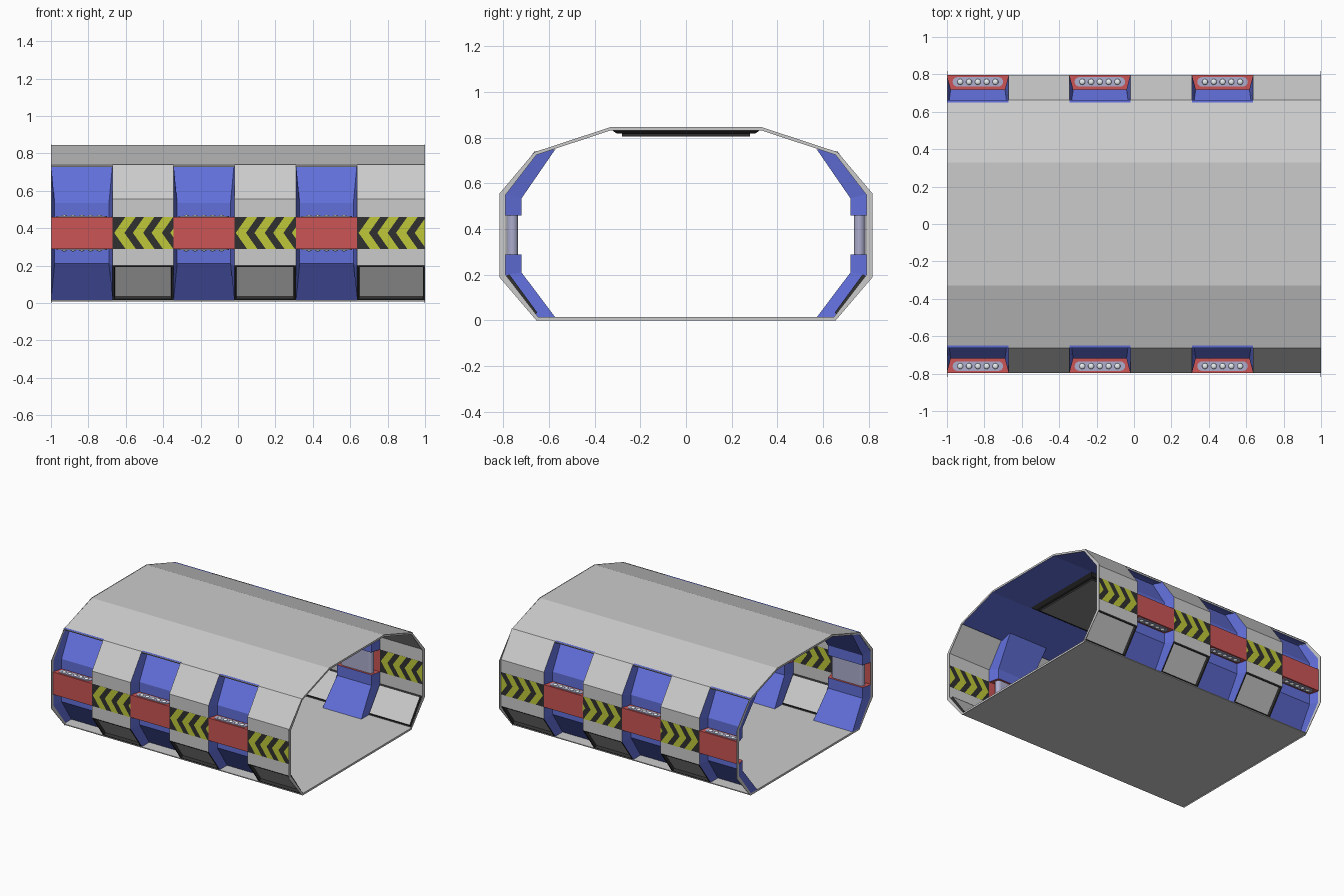
import bpy, bmesh, math

if "Cube" in bpy.data.objects:
    bpy.data.objects.remove(bpy.data.objects["Cube"])


def material(name, r, g, b):
    m = bpy.data.materials.new(name)
    m.diffuse_color = (r, g, b, 1)
    m.use_nodes = True
    m.node_tree.nodes["Principled BSDF"].inputs["Base Color"].default_value = m.diffuse_color
    return m


BLUE = material("blue", .12, .16, .70)
RED = material("red", .60, .09, .09)
YELLOW = material("yellow", .52, .58, .04)
DARK = material("dark", .03, .03, .03)
LAMP = material("lamp_lavender", .42, .42, .62)
WHITE = material("lamp_white", .8, .85, .88)
GREY = material("grey", .25, .25, .25)

WALL = .797                                   # wall plane distance from centre
RIBS = [(-1, -.67), (-.345, -.02), (.31, .637)]
PANELS = [(-.67, -.345), (-.02, .31), (.637, 1)]


def finish(bm, name, *mats):
    me = bpy.data.meshes.new(name)
    bm.to_mesh(me)
    bm.free()
    for m in mats:
        me.materials.append(m)
    ob = bpy.data.objects.new(name, me)
    bpy.context.collection.objects.link(ob)
    return ob


def face(bm, pts, s=1):
    """Face from points, mirrored to side s with the winding kept outward."""
    vs = [bm.verts.new((x, y * s, z)) for x, y, z in pts]
    return bm.faces.new(vs if s < 0 else vs[::-1])


def strip(bm, prof, x0, x1, s):
    """Sheet along x; profile points are (y, z, taper) from top to bottom."""
    for (ya, za, ta), (yb, zb, tb) in zip(prof, prof[1:]):
        face(bm, [(x0 + ta, ya, za), (x0 + tb, yb, zb),
                  (x1 - tb, yb, zb), (x1 - ta, ya, za)], s)


def prism(bm, outline, x0, x1):
    """Closed yz outline extruded along x."""
    f = bm.faces.new([bm.verts.new((x0, y, z)) for y, z in outline])
    g = bmesh.ops.extrude_face_region(bm, geom=[f])
    bmesh.ops.translate(bm, vec=(x1 - x0, 0, 0),
                        verts=[v for v in g["geom"] if isinstance(v, bmesh.types.BMVert)])
    bmesh.ops.recalc_face_normals(bm, faces=bm.faces[:])


# Roof: grey outside, blue lining inside
bm = bmesh.new()
prism(bm, [(-.664, .737), (-.33, .845), (.33, .845), (.664, .737),
           (.66, .727), (.328, .833), (-.328, .833), (-.66, .727)], -1, 1)
for f in bm.faces:
    if f.normal.z < -.5:
        f.material_index = 1
finish(bm, "roof", None, BLUE)

# Ceiling panel hanging under the roof
bm = bmesh.new()
top = [bm.verts.new(p) for p in ((-.66, -.325, .834), (-.66, .325, .834), (.66, .325, .834), (.66, -.325, .834))]
low = [bm.verts.new((v.co.x * .96, v.co.y * .93, .818)) for v in top]
f = bm.faces.new(low)
for i in range(4):
    bm.faces.new((top[i], top[(i + 1) % 4], low[(i + 1) % 4], low[i]))
bmesh.ops.recalc_face_normals(bm, faces=bm.faces[:])
bmesh.ops.inset_individual(bm, faces=[f], thickness=.03)
bmesh.ops.inset_individual(bm, faces=[f], thickness=.002, depth=-.012)
f.material_index = 1
finish(bm, "ceiling_panel", DARK, GREY)

# Floor plate
bm = bmesh.new()
prism(bm, [(-.664, .008), (.664, .008), (.664, .015), (-.664, .015)], -1, 1)
finish(bm, "floor")

# Thin end rims around both openings
outer = [(.655, 0), (.8175, .19), (.8175, .555), (.664, .737), (.33, .847)]
inner = [(.645, .012), (.79, .2), (.79, .55), (.655, .725), (.328, .833)]
ring_o = outer + [(-y, z) for y, z in outer[::-1]]
ring_i = inner + [(-y, z) for y, z in inner[::-1]]
for x, name in ((-1, "left_end_rim"), (.997, "right_end_rim")):
    bm = bmesh.new()
    a = [bm.verts.new((x, *p)) for p in ring_o]
    b = [bm.verts.new((x, *p)) for p in ring_i]
    n = len(a)
    for i in range(n):
        bm.faces.new((a[i], a[(i + 1) % n], b[(i + 1) % n], b[i]))
    g = bmesh.ops.extrude_face_region(bm, geom=bm.faces[:])
    bmesh.ops.translate(bm, vec=(.003, 0, 0),
                        verts=[v for v in g["geom"] if isinstance(v, bmesh.types.BMVert)])
    bmesh.ops.recalc_face_normals(bm, faces=bm.faces[:])
    finish(bm, name)

T = .02
UP_OUT = [(.664, .74, 0), (WALL, .555, 0), (WALL, .46, 0)]
UP_IN = [(.572, .75, 0), (.72, .535, T), (.72, .46, T)]
LOW_OUT = [(WALL, .29, 0), (WALL, .2, 0), (.66, .013, 0)]
LOW_IN = [(.72, .29, T), (.72, .21, T), (.572, .013, 0)]

# Plain wall sheets of the grey bays
bm = bmesh.new()
for s in (-1, 1):
    for x0, x1 in PANELS:
        strip(bm, UP_OUT, x0, x1, s)
        strip(bm, LOW_OUT[:2], x0, x1, s)
finish(bm, "grey_wall_panels")

# Framed recessed panels on the lower slopes
bm = bmesh.new()
for s in (-1, 1):
    for x0, x1 in PANELS:
        n = len(bm.faces)
        strip(bm, LOW_OUT[1:], x0, x1, s)
        bm.faces.ensure_lookup_table()
        f = bm.faces[n]
        bm.normal_update()
        bmesh.ops.inset_individual(bm, faces=[f], thickness=.014)
        bmesh.ops.inset_individual(bm, faces=[f], thickness=.003, depth=-.02)
        f.material_index = 1
finish(bm, "lower_framed_panels", DARK, None)

# Recessed blue ribs with slanted cheeks
bm = bmesh.new()
for s in (-1, 1):
    for x0, x1 in RIBS:
        for out, inn in ((UP_OUT, UP_IN), (LOW_OUT, LOW_IN)):
            strip(bm, inn, x0, x1, s)
            for i in range(2):
                q = [out[i], out[i + 1], inn[i + 1], inn[i]]
                face(bm, [(x0 + t, y, z) for y, z, t in q], s)
                face(bm, [(x1 - t, y, z) for y, z, t in q][::-1], s)
        strip(bm, [UP_OUT[0], UP_IN[0]], x0, x1, s)
finish(bm, "blue_ribs", BLUE)

# Red band housings
bm = bmesh.new()
for s in (-1, 1):
    for x0, x1 in RIBS:
        strip(bm, [(.72, .46, T), (WALL, .46, 0), (WALL, .29, 0), (.72, .29, T)], x0, x1, s)
finish(bm, "red_band_housings", RED)

# Warning plates: dark base sheet and yellow arrow stripes on both faces
bm = bmesh.new()
for s in (-1, 1):
    for x0, x1 in PANELS:
        strip(bm, [(WALL, .46, 0), (WALL, .29, 0)], x0, x1, s)
finish(bm, "warning_plates", DARK)

bm = bmesh.new()
ARM, WIDE, PITCH, MID = .06, .055, .1, .375
for s in (-1, 1):
    for x0, x1 in PANELS:
        for k in range(4):
            a = x0 + .008 + k * PITCH
            last = k == 3
            for z in (.46, .29):
                arm = min(ARM, x1 - a)
                zc = MID + (z - MID) * arm / ARM      # clip at the bay edge
                if last:
                    pts = [(a, MID), (x1, zc), (x1, MID)]
                else:
                    pts = [(a, MID), (a + ARM, z), (a + ARM + WIDE, z), (a + WIDE, MID)]
                if z > MID:
                    pts = pts[::-1]
                face(bm, [(x, WALL + .002, zz) for x, zz in pts][::-1], s)
                face(bm, [(x, WALL - .002, zz) for x, zz in pts], s)
bmesh.ops.remove_doubles(bm, verts=bm.verts[:], dist=.0001)
finish(bm, "yellow_arrow_stripes", YELLOW)

# Capsule lamps standing in the housings, with a row of small bulbs
bm = bmesh.new()
dots = bmesh.new()
R, YC = .025, .76
for s in (-1, 1):
    for x0, x1 in RIBS:
        c, half = (x0 + x1) / 2, .11
        ring = []
        for i in range(18):
            a = -math.pi / 2 + math.pi * (i if i < 9 else i - 1) / 8
            ring.append((c + (half if i < 9 else -half) + R * math.cos(a), s * YC + R * math.sin(a)))
        lo = [bm.verts.new((x, y, .284)) for x, y in ring]
        hi = [bm.verts.new((x, y, .464)) for x, y in ring]
        bm.faces.new(lo[::-1])
        bm.faces.new(hi)
        for i in range(18):
            j = (i + 1) % 18
            bm.faces.new((lo[i], lo[j], hi[j], hi[i]))
        for i in range(5):
            for z in (.284, .464):
                g = bmesh.ops.create_uvsphere(dots, u_segments=10, v_segments=6, radius=.016)["verts"]
                bmesh.ops.scale(dots, vec=(1, 1, .5), verts=g)
                bmesh.ops.translate(dots, vec=(c + (i - 2) * .047, s * YC, z), verts=g)
finish(bm, "lamp_bodies", LAMP)
for f in dots.faces:
    f.smooth = True
finish(dots, "lamp_bulbs", WHITE)
